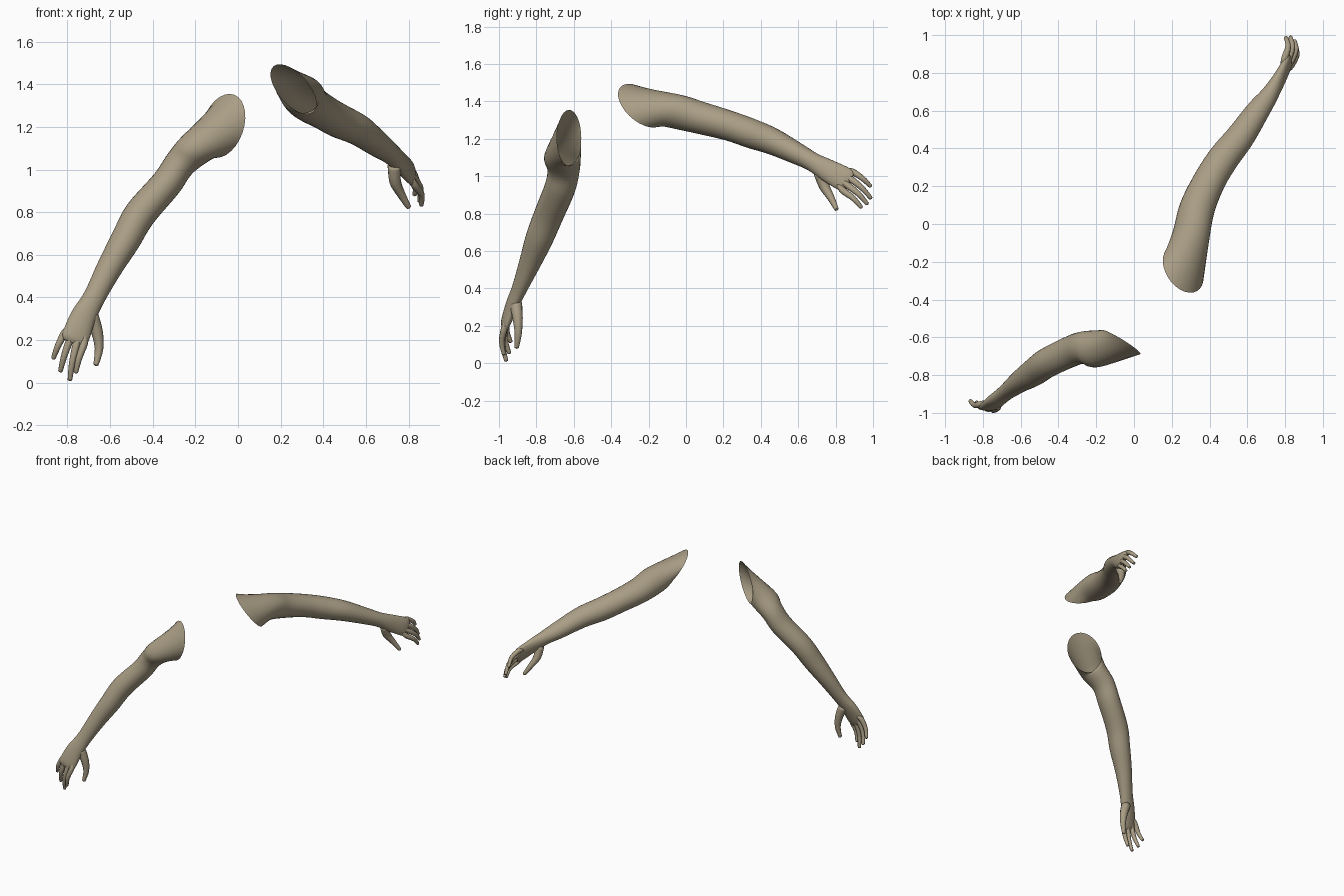
import bpy, bmesh, math
from mathutils import Vector as V

skin = bpy.data.materials.new("olive_skin")
skin.diffuse_color = (0.40, 0.34, 0.235, 1)


def spline(p0, p1, p2, p3, t):
    return 0.5 * (2 * p1 + (p2 - p0) * t + (2 * p0 - 5 * p1 + 4 * p2 - p3) * t * t
                  + (3 * p1 - p0 - 3 * p2 + p3) * t ** 3)


def frames(rings, ref):
    """Turn (centre, width radius, depth radius) into (centre, axis, axis)."""
    pts = [V(r[0]) for r in rings]
    out = []
    for i, (c, ru, rv) in enumerate(rings):
        t = (pts[min(i + 1, len(pts) - 1)] - pts[max(i - 1, 0)]).normalized()
        u = (ref - t * ref.dot(t)).normalized()
        out.append((pts[i], u * ru, t.cross(u) * rv))
    return out


def loft(name, secs, sides, steps, cap_start=False):
    """Smooth skin through the sections, closed at the far end."""
    bm = bmesh.new()
    loops = []
    n = len(secs)
    for i in range(n - 1):
        q = [secs[max(i - 1, 0)], secs[i], secs[i + 1], secs[min(i + 2, n - 1)]]
        for s in range(steps + (i == n - 2)):
            c, a, b = (spline(*[k[j] for k in q], s / steps) for j in range(3))
            loops.append([bm.verts.new(c + a * math.cos(w) + b * math.sin(w))
                          for w in (math.tau * k / sides for k in range(sides))])
    for l0, l1 in zip(loops, loops[1:]):
        for k in range(sides):
            m = (k + 1) % sides
            bm.faces.new((l0[k], l0[m], l1[m], l1[k]))
    bm.faces.new(loops[-1])
    if cap_start:
        bm.faces.new(loops[0][::-1])
    for f in bm.faces:
        f.smooth = True
    me = bpy.data.meshes.new(name)
    bm.to_mesh(me)
    bm.free()
    me.materials.append(skin)
    ob = bpy.data.objects.new(name, me)
    bpy.context.collection.objects.link(ob)
    return ob


def digit(name, pts, radii, ref):
    rings = [(p, r, r) for p, r in zip(pts, radii)]
    d = (V(pts[-1]) - V(pts[-2])).normalized()
    r = radii[-1]
    # rounded tip
    rings += [(V(pts[-1]) + d * r * 0.6, r * 0.75, r * 0.75),
              (V(pts[-1]) + d * r * 0.95, r * 0.25, r * 0.25)]
    loft(name, frames(rings, ref), 10, 3, True)


def build_arm(side, ref, opening, rings, thumb, fingers, bend):
    ref, bend = V(ref), V(bend)
    # arm sleeve of skin, left open at the shoulder
    loft(side + "_arm", [tuple(V(p) for p in opening)] + frames(rings, ref), 28, 5)
    digit(side + "_thumb", thumb, (0.034, 0.028, 0.02, 0.013), ref)
    for name, base, tip in fingers:
        b, t = V(base), V(tip)
        root = b + (V(rings[-3][0]) - b) * 0.3
        pts = [root, b, b.lerp(t, 0.5) + bend, t - (t - b) * 0.06]
        digit(side + "_" + name, pts, (0.015, 0.018, 0.015, 0.011), ref)


# lowered arm at the front
build_arm(
    "right", (0.8, 0, -0.6),
    [(-0.07, -0.625, 1.205), (-0.03, 0, -0.15), (0.10, -0.065, 0)],
    [((-0.185, -0.66, 1.11), 0.087, 0.098),
     ((-0.27, -0.655, 1.03), 0.074, 0.086),
     ((-0.335, -0.675, 0.935), 0.073, 0.083),
     ((-0.46, -0.735, 0.79), 0.075, 0.079),
     ((-0.53, -0.785, 0.665), 0.07, 0.074),
     ((-0.605, -0.835, 0.535), 0.06, 0.058),
     ((-0.675, -0.89, 0.40), 0.052, 0.041),
     ((-0.725, -0.93, 0.31), 0.06, 0.034),
     ((-0.762, -0.965, 0.215), 0.064, 0.024),
     ((-0.775, -0.97, 0.185), 0.048, 0.012)],
    [(-0.69, -0.91, 0.32), (-0.662, -0.90, 0.24), (-0.652, -0.897, 0.16), (-0.665, -0.905, 0.09)],
    [("little_finger", (-0.812, -0.955, 0.235), (-0.868, -0.938, 0.112)),
     ("ring_finger", (-0.787, -0.965, 0.205), (-0.835, -0.945, 0.05)),
     ("middle_finger", (-0.757, -0.972, 0.185), (-0.79, -0.962, 0.008)),
     ("index_finger", (-0.722, -0.972, 0.185), (-0.762, -0.975, 0.045))],
    (-0.004, -0.012, 0))

# raised arm reaching back
build_arm(
    "left", (0.1, -0.4, -0.9),
    [(0.26, -0.24, 1.377), (0.04, 0.09, -0.113), (-0.10, 0.085, 0.03)],
    [((0.30, -0.07, 1.35), 0.092, 0.1),
     ((0.335, 0.085, 1.31), 0.086, 0.094),
     ((0.40, 0.23, 1.27), 0.08, 0.086),
     ((0.475, 0.35, 1.228), 0.079, 0.083),
     ((0.565, 0.465, 1.185), 0.071, 0.076),
     ((0.66, 0.605, 1.115), 0.057, 0.062),
     ((0.715, 0.68, 1.075), 0.051, 0.048),
     ((0.765, 0.76, 1.03), 0.06, 0.035),
     ((0.81, 0.845, 0.985), 0.065, 0.024),
     ((0.822, 0.875, 0.97), 0.05, 0.012)],
    [(0.735, 0.715, 1.02), (0.737, 0.74, 0.945), (0.765, 0.775, 0.885), (0.798, 0.803, 0.828)],
    [("little_finger", (0.80, 0.885, 1.025), (0.805, 0.99, 0.945)),
     ("ring_finger", (0.82, 0.88, 0.985), (0.83, 0.992, 0.88)),
     ("middle_finger", (0.833, 0.865, 0.95), (0.853, 0.972, 0.85)),
     ("index_finger", (0.832, 0.84, 0.922), (0.862, 0.94, 0.832))],
    (0.014, 0.003, 0.006))
